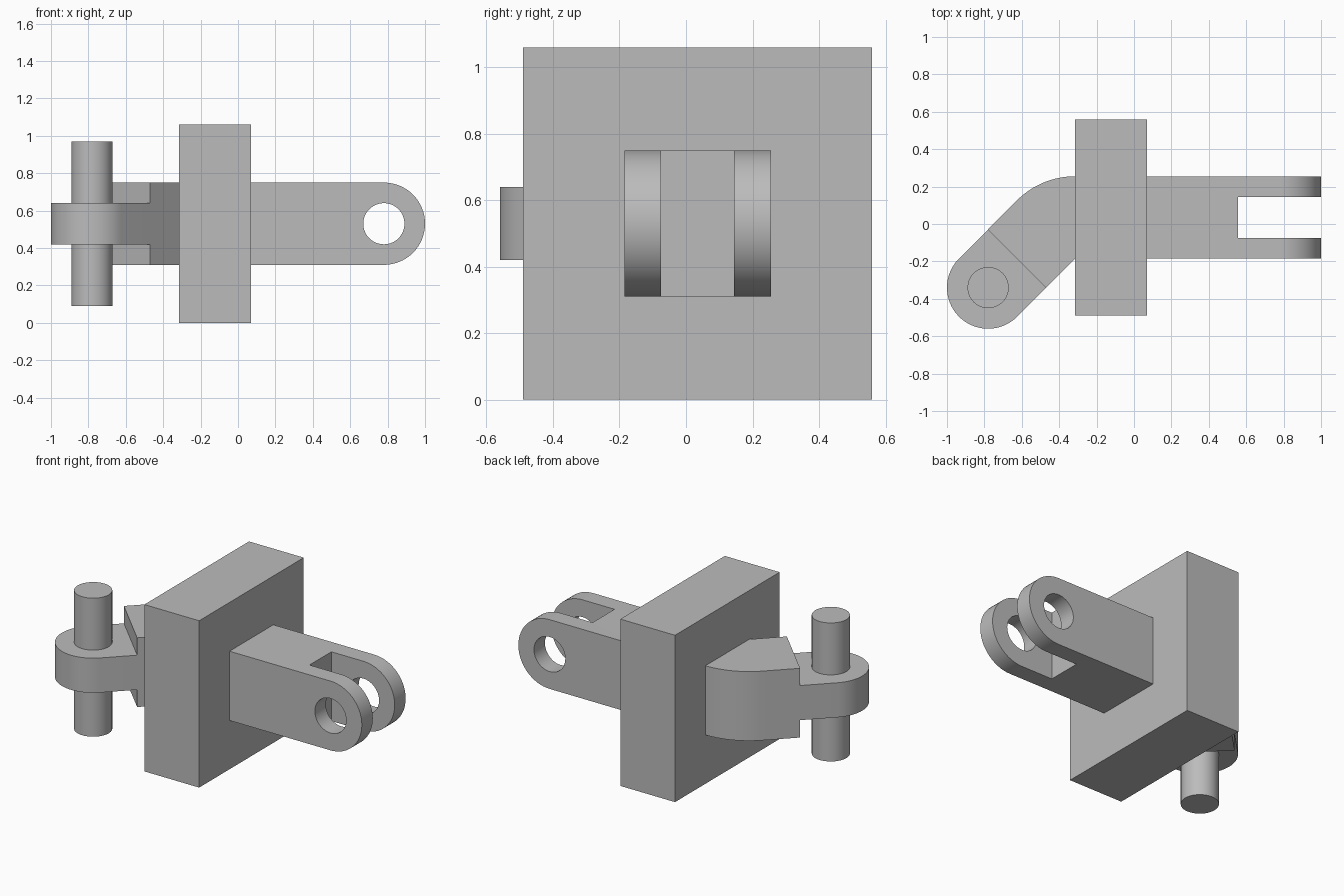
import bpy, bmesh
from math import sin, cos, pi, radians
from mathutils import Matrix, Vector

if "Cube" in bpy.data.objects:
    bpy.data.objects.remove(bpy.data.objects["Cube"], do_unlink=True)

steel = bpy.data.materials.new("plain_grey")
GREY = (0.5, 0.5, 0.5, 1)
steel.use_nodes = True
steel.diffuse_color = GREY
steel.node_tree.nodes["Principled BSDF"].inputs["Base Color"].default_value = GREY

R = 0.22          # half width of the arms and radius of the rounded ends
HOLE = 0.11       # pin and hole radius
MID_Z = 0.53
CORNER = Vector((-0.315, -0.185))   # inner bend of the angled arm
EYE = Vector((-0.78, -0.34))        # pin axis
FORK_X, FORK_Y = 0.78, 0.035        # fork hole axis


def arc(cx, cy, r, start, end, steps=32):
    angles = [radians(start + (end - start) * i / steps) for i in range(steps + 1)]
    return [(cx + r * cos(a), cy + r * sin(a)) for a in angles]


def prism(name, outline, low, high, axis="Z"):
    """Extrude an outline along z, or along y when the outline is given in x and z."""
    bm = bmesh.new()
    if axis == "Z":
        verts = [bm.verts.new((a, b, low)) for a, b in outline]
        step = (0, 0, high - low)
    else:
        verts = [bm.verts.new((a, low, b)) for a, b in outline]
        step = (0, high - low, 0)
    face = bm.faces.new(verts)
    ext = bmesh.ops.extrude_face_region(bm, geom=[face], use_keep_orig=True)
    moved = [g for g in ext["geom"] if isinstance(g, bmesh.types.BMVert)]
    bmesh.ops.translate(bm, vec=step, verts=moved)
    bmesh.ops.recalc_face_normals(bm, faces=bm.faces)
    mesh = bpy.data.meshes.new(name)
    bm.to_mesh(mesh)
    bm.free()
    mesh.materials.append(steel)
    obj = bpy.data.objects.new(name, mesh)
    bpy.context.collection.objects.link(obj)
    return obj


def rect(x0, x1, y0, y1):
    return [(x0, y0), (x1, y0), (x1, y1), (x0, y1)]


def cut(obj, cutter):
    """Subtract the cutter, apply, and remove it."""
    cutter.hide_render = True
    mod = obj.modifiers.new("cut", "BOOLEAN")
    mod.operation, mod.solver, mod.object = "DIFFERENCE", "EXACT", cutter
    bpy.context.view_layer.objects.active = obj
    bpy.ops.object.modifier_apply(modifier=mod.name)
    bpy.data.objects.remove(cutter, do_unlink=True)


def smooth(obj):
    bpy.ops.object.select_all(action="DESELECT")
    obj.select_set(True)
    bpy.context.view_layer.objects.active = obj
    bpy.ops.object.shade_smooth_by_angle(angle=radians(30))


# Square centre plate
plate = prism("centre_plate", rect(-0.315, 0.07, -0.49, 0.56), 0, 1.06)

# Fork with rounded end, slot and cross hole
outline = [(0.07, MID_Z + R), (0.07, MID_Z - R)] + arc(FORK_X, MID_Z, R, -90, 90)
fork = prism("fork_arm", outline, FORK_Y - R, FORK_Y + R, "Y")
cut(fork, prism("slot_cutter", rect(0.555, 1.2, FORK_Y - 0.11, FORK_Y + 0.11), 0, 1.2))
cut(fork, prism("hole_cutter", arc(FORK_X, MID_Z, HOLE, 0, 354.375, 63), -0.5, 0.5, "Y"))

# Bent block turning the arm by 45 degrees
along = Vector((-1, -1)).normalized()
bend = arc(CORNER.x, CORNER.y, 2 * R, 90, 135, 20)
outline = bend + [tuple(Vector(bend[-1]) + along * R), tuple(CORNER + along * R), tuple(CORNER)]
block = prism("bent_arm", outline, MID_Z - R, MID_Z + R)

# Thinner rounded tongue at the end of the bent arm
side = Vector((1, -1)).normalized() * R
root = EYE - along * R
outline = [tuple(root + side), tuple(root - side)] + arc(EYE.x, EYE.y, R, 135, 315)
tongue = prism("tongue", outline, MID_Z - 0.11, MID_Z + 0.11)

# Vertical pin through the tongue
pin = prism("pin", arc(EYE.x, EYE.y, HOLE, 0, 354.375, 63), 0.09, 0.97)

for part in (fork, block, tongue, pin):
    smooth(part)
